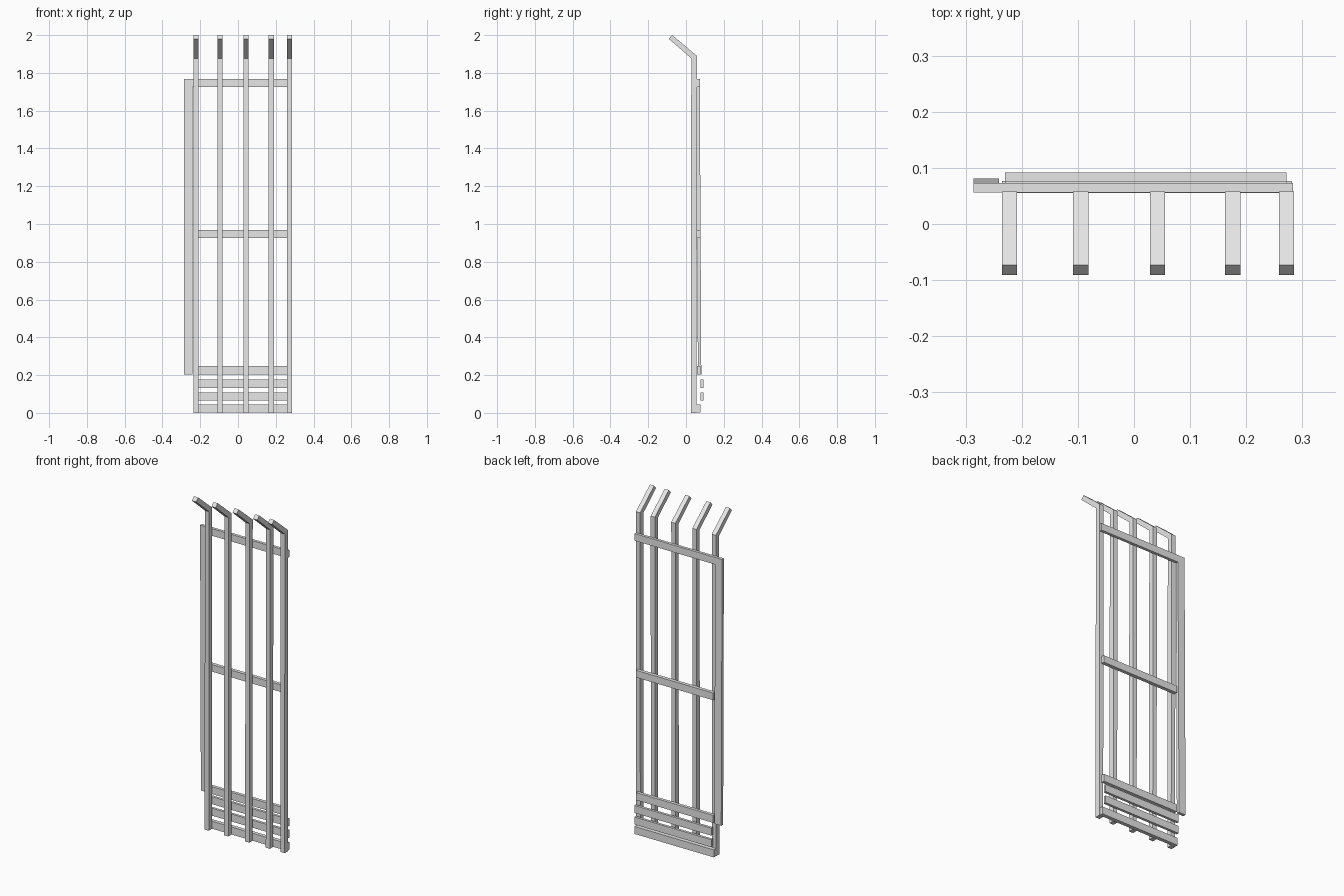
import bpy

if "Cube" in bpy.data.objects:
    bpy.data.objects.remove(bpy.data.objects["Cube"])

grey = bpy.data.materials.new("light grey")
grey.diffuse_color = (0.8, 0.8, 0.8, 1)
grey.use_nodes = True
grey.node_tree.nodes["Principled BSDF"].inputs["Base Color"].default_value = grey.diffuse_color


def make(name, verts, faces):
    me = bpy.data.meshes.new(name)
    me.from_pydata(verts, [], faces)
    me.materials.append(grey)
    ob = bpy.data.objects.new(name, me)
    bpy.context.collection.objects.link(ob)


def extrude_x(name, profile, x0, x1):
    """Extrude a (y, z) outline, anticlockwise seen from +x, along x."""
    n = len(profile)
    verts = [(x, y, z) for x in (x0, x1) for y, z in profile]
    faces = [tuple(reversed(range(n))), tuple(range(n, 2 * n))]
    faces += [(i, (i + 1) % n, n + (i + 1) % n, n + i) for i in range(n)]
    make(name, verts, faces)


# Upright bars with a bent top
bar = [(0.026, 0), (0.056, 0), (0.058, 1.89), (-0.073, 2.0),
       (-0.091, 1.98), (0.028, 1.877)]
for i, x in enumerate((-0.222, -0.095, 0.042, 0.176, 0.272)):
    extrude_x(f"upright_bar_{i + 1}", bar, x - 0.0135, x + 0.0135)

# Horizontal rails and slats: name, x range, y range, z range
rails = [
    ("top_rail", -0.286, 0.283, 0.056, 0.073, 1.725, 1.767),
    ("middle_rail", -0.23, 0.272, 0.056, 0.077, 0.925, 0.967),
    ("lower_rail", -0.23, 0.272, 0.058, 0.077, 0.203, 0.247),
    ("upper_slat", -0.23, 0.272, 0.077, 0.092, 0.133, 0.177),
    ("lower_slat", -0.23, 0.272, 0.077, 0.092, 0.065, 0.109),
    ("bottom_rail", -0.235, 0.282, 0.055, 0.077, 0.001, 0.045),
]
for name, x0, x1, y0, y1, z0, z1 in rails:
    extrude_x(name, [(y0, z0), (y1, z0), (y1, z1), (y0, z1)], x0, x1)

# Side strip, leaning back slightly towards the bottom
extrude_x("side_strip", [(0.063, 0.202), (0.081, 0.202), (0.073, 1.725),
                         (0.056, 1.725)], -0.286, -0.241)
